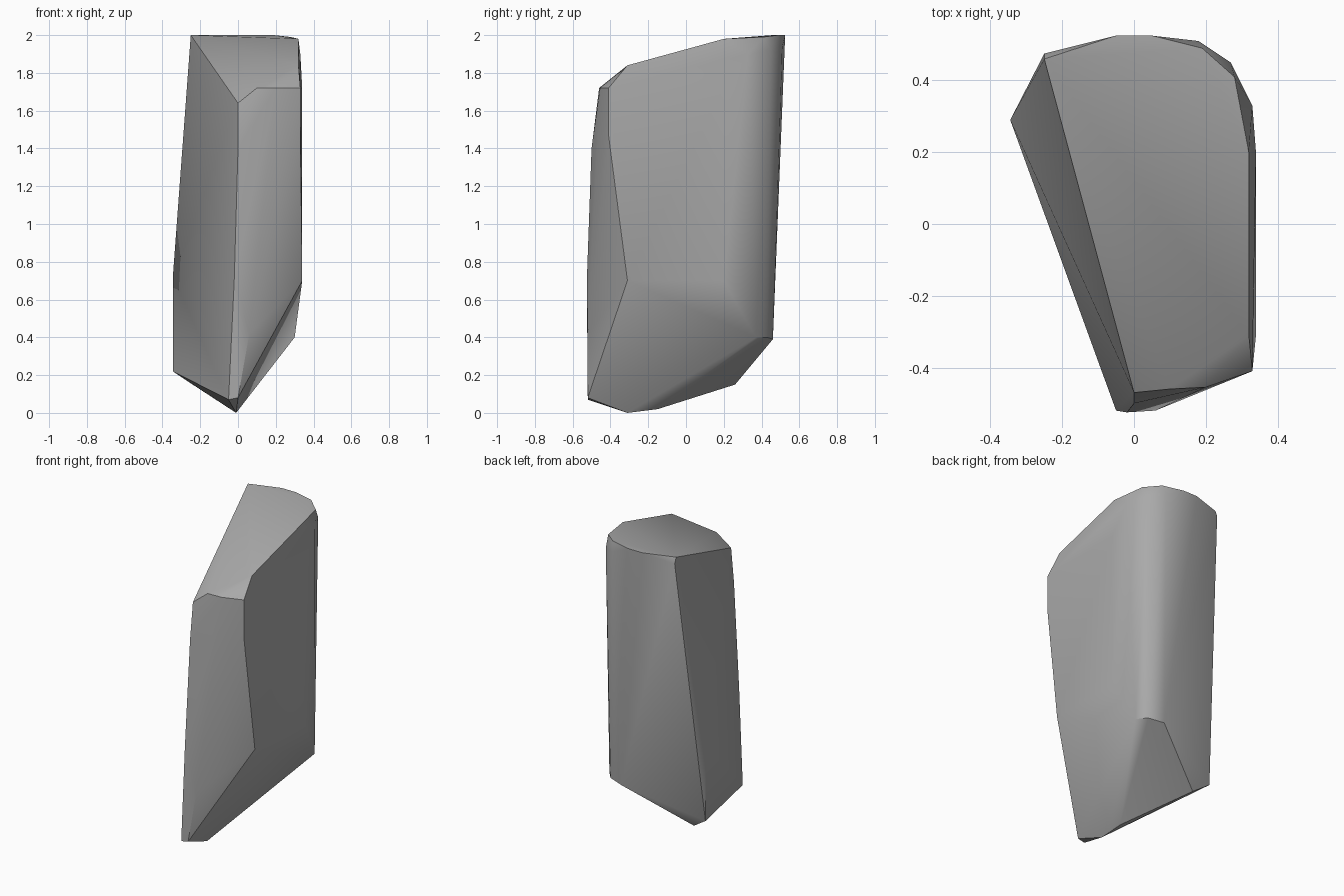
import bpy
import bmesh
import math
from mathutils import Vector

# Remove the default cube
default_cube = bpy.data.objects.get("Cube")
if default_cube:
    bpy.data.objects.remove(default_cube, do_unlink=True)


def make_material(name, colour):
    material = bpy.data.materials.new(name)
    material.use_nodes = True
    material.diffuse_color = colour
    shader = material.node_tree.nodes["Principled BSDF"]
    shader.inputs["Base Color"].default_value = colour
    return material


def hull_object(name, corners, material):
    """Wrap the chiselled corners (in hundredths) in a convex surface."""
    bm = bmesh.new()
    for corner in corners:
        bm.verts.new(Vector(corner) / 100)
    result = bmesh.ops.convex_hull(bm, input=bm.verts)
    loose = {v for v in result["geom_interior"] + result["geom_unused"]
             if isinstance(v, bmesh.types.BMVert)}
    bmesh.ops.delete(bm, geom=list(loose), context="VERTS")
    bmesh.ops.dissolve_limit(bm, angle_limit=math.radians(1),
                             verts=bm.verts, edges=bm.edges)
    bmesh.ops.recalc_face_normals(bm, faces=bm.faces)
    mesh = bpy.data.meshes.new(name)
    bm.to_mesh(mesh)
    bm.free()
    mesh.materials.append(material)
    obj = bpy.data.objects.new(name, mesh)
    bpy.context.collection.objects.link(obj)
    return obj


# Worn underside
underside = [(-1, -31, 0), (-2, -15, 2), (-24, 26, 15), (-5, -52, 7), (0, -52, 8)]

# Chipped shoulder around the lower right and back
shoulder = [(34, -31, 70), (30, 37, 40), (25, 43, 40), (15, 46, 39)]

# Left and front upright ridges
ridges = [(-34.5, 29, 22), (-34.5, 29, 72), (-2, -52.5, 70), (6, -52, 42),
          (0, -50, 140), (33, -41, 147)]

# Rounded back right corner, leaning outward towards the top
corner = [(34, 20, 70), (34, 20, 172), (33, 33, 190), (27, 45, 192), (18, 51, 194)]

# Sloping top and its chipped front lip
crown = [(-25, 46, 200), (-25, 47.5, 196), (-5, 52.5, 200), (5, 52.5, 200),
         (19, 49, 200), (28, 41, 199), (32, 20, 198), (32, -31, 184),
         (0, -47, 164), (10, -46, 172), (20, -45.5, 172), (33, -41, 172)]

stone = make_material("grey stone", (0.4, 0.4, 0.4, 1))
boulder = hull_object("standing_rock", underside + shoulder + ridges + corner + crown, stone)

# Soft faces with crisp chisel edges
bpy.ops.object.select_all(action="DESELECT")
boulder.select_set(True)
bpy.context.view_layer.objects.active = boulder
bpy.ops.object.shade_smooth_by_angle(angle=math.radians(30))
